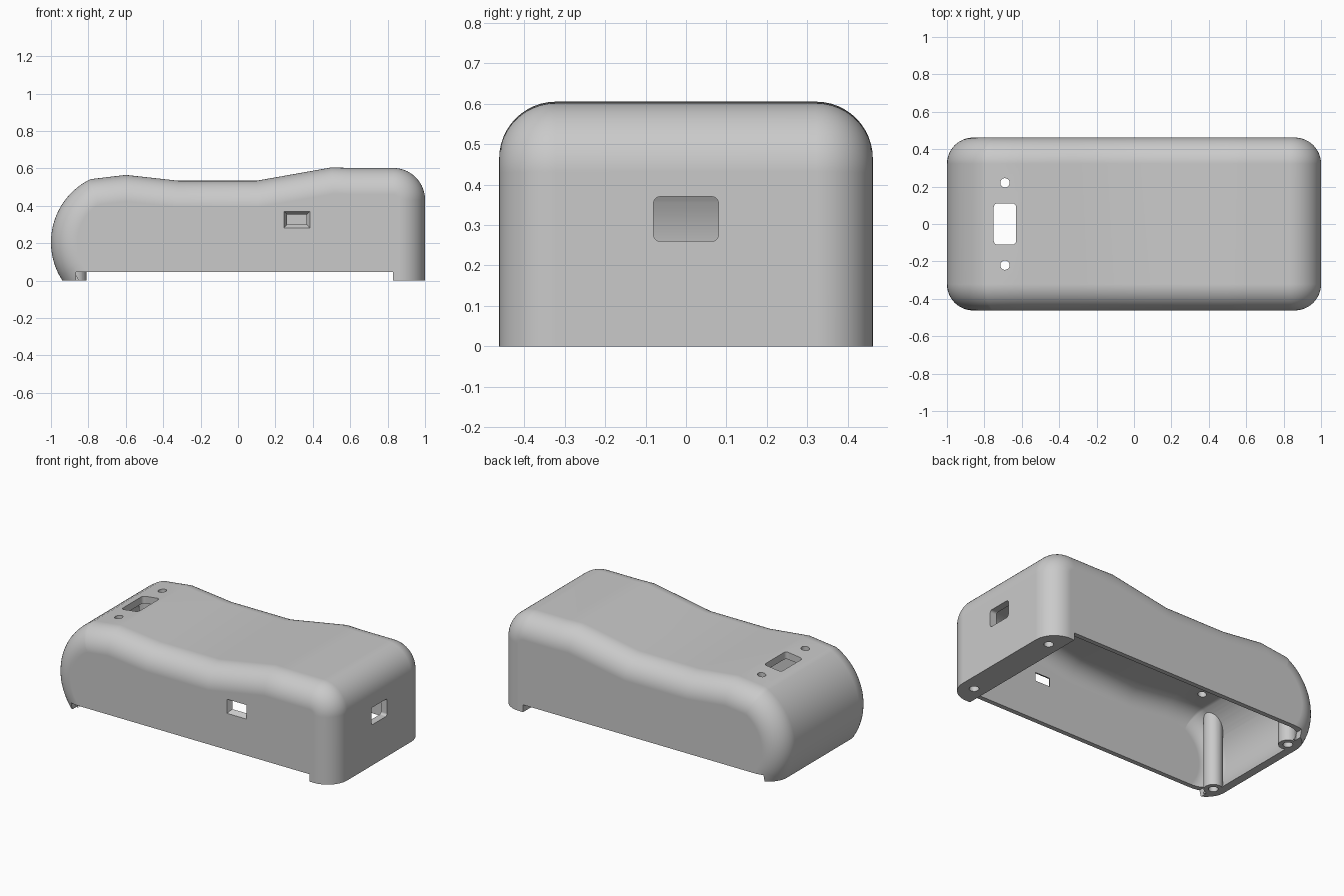
import bpy, bmesh, math
from mathutils import Vector, Matrix

if "Cube" in bpy.data.objects:
    bpy.data.objects.remove(bpy.data.objects["Cube"], do_unlink=True)

HALF_W = 0.462
GREY = (0.59, 0.59, 0.59, 1)
grey = bpy.data.materials.new("plain_grey")
grey.use_nodes = True
grey.diffuse_color = GREY
grey.node_tree.nodes["Principled BSDF"].inputs["Base Color"].default_value = GREY


def finish(bm, name):
    bmesh.ops.recalc_face_normals(bm, faces=bm.faces)
    mesh = bpy.data.meshes.new(name)
    bm.to_mesh(mesh)
    bm.free()
    mesh.materials.append(grey)
    obj = bpy.data.objects.new(name, mesh)
    bpy.context.collection.objects.link(obj)
    return obj


def arc(cx, cz, r, start, end, n):
    return [Vector((cx + r * math.cos(math.radians(start + (end - start) * i / n)),
                    cz + r * math.sin(math.radians(start + (end - start) * i / n))))
            for i in range(n + 1)]


# Side profile: bulging left end, dipped top, rounded right end
profile = arc(-0.625, 0.205, 0.375, 213.14, 116, 24)
profile += [Vector(p) for p in ((-0.6, 0.565), (-0.32, 0.534), (0.1, 0.534), (0.5, 0.605), (0.61, 0.602))]
profile += arc(0.83, 0.432, 0.17, 90, 0, 14) + [Vector((1, 0))]


def inset(points, d):
    """Offset the open profile inward, keeping both ends on the floor."""
    normals = []
    for a, b in zip(points, points[1:]):
        t = (b - a).normalized()
        normals.append(Vector((t.y, -t.x)))
    out = [Vector((points[0].x + d / normals[0].x, 0))]
    for p, m, n in zip(points[1:-1], normals, normals[1:]):
        out.append(p + (m + n) * d / (1 + m.dot(n)))
    return out + [Vector((points[-1].x + d / normals[-1].x, 0))]


def body(name, half_w, radius, shrink, below=0, n=12):
    """Loft the profile across y with rounded long edges, running on below the floor if asked."""
    rows = []
    for i in range(n + 1):
        a = math.pi / 2 * i / n
        rows.append((-(half_w - radius + radius * math.cos(a)), shrink + radius * (1 - math.sin(a))))
    rows += [(-y, d) for y, d in reversed(rows)]
    bm = bmesh.new()
    loops = []
    for y, d in rows:
        pts = inset(profile, d)
        if below:
            pts[-1].y = -below
            pts.insert(0, Vector((pts[0].x, -below)))
        loops.append([bm.verts.new((p.x, y, p.y)) for p in pts])
    for a, b in zip(loops, loops[1:]):
        for j in range(len(a)):
            k = (j + 1) % len(a)
            bm.faces.new((a[j], a[k], b[k], b[j]))
    bm.faces.new(loops[0])
    bm.faces.new(loops[-1])
    return finish(bm, name)


def box(lo, hi, round_axis=None, r=0.015):
    bm = bmesh.new()
    lo, hi = Vector(lo), Vector(hi)
    bmesh.ops.create_cube(bm, size=1, matrix=Matrix.Translation((lo + hi) / 2) @ Matrix.Diagonal((*(hi - lo), 1)))
    if round_axis is not None:
        edges = [e for e in bm.edges
                 if abs((e.verts[0].co - e.verts[1].co).normalized()[round_axis]) > 0.9]
        bmesh.ops.bevel(bm, geom=edges, offset=r, segments=5, profile=0.5, affect='EDGES')
    return finish(bm, "box_cutter")


def rod(x, y, z0, z1, r):
    bm = bmesh.new()
    bmesh.ops.create_cone(bm, cap_ends=True, segments=32, radius1=r, radius2=r, depth=z1 - z0,
                          matrix=Matrix.Translation((x, y, (z0 + z1) / 2)))
    return finish(bm, "rod_cutter")


def volume(mesh):
    bm = bmesh.new()
    bm.from_mesh(mesh)
    result = abs(bm.calc_volume())
    bm.free()
    return result


def cut(target, tools):
    """Subtract every tool, taking the first solver that removes a sensible volume."""
    for tool in tools:
        tool.hide_render = True
        before = volume(target.data)
        mod = target.modifiers.new("cut", 'BOOLEAN')
        mod.operation, mod.object = 'DIFFERENCE', tool
        for solver in ('MANIFOLD', 'EXACT', 'FLOAT'):
            mod.solver = solver
            bpy.context.view_layer.update()
            deps = bpy.context.evaluated_depsgraph_get()
            result = bpy.data.meshes.new_from_object(target.evaluated_get(deps))
            if 0.05 < volume(result) / before < 0.999999:
                target.modifiers.clear()
                target.data = result
                break
        target.modifiers.clear()
        bpy.data.objects.remove(tool, do_unlink=True)


# Cavity, leaving an end ledge and four corner screw posts standing
screws = [(x, y) for x in (-0.865, 0.91) for y in (-0.33, 0.33)]
cavity = body("cavity_cutter", HALF_W - 0.03, 0.11, 0.045, below=0.1)
cut(cavity, [box((0.83, -0.6, -0.2), (1.1, 0.6, 0.07))]
    + [rod(x, y, -0.25, 0.65, 0.055) for x, y in screws])

# Window in the front wall, narrowing inward
window = box((0.24, -0.47, 0.275), (0.39, -0.425, 0.375))
for v in window.data.vertices:
    if v.co.y > -0.45:
        v.co.x += 0.027 if v.co.x < 0.3 else -0.027
        v.co.z += 0.03 if v.co.z < 0.32 else -0.025

# Housing shell with its openings, screw holes and long side notches
shell = body("housing_shell", HALF_W, 0.14, 0)
cut(shell, [cavity, window,
            box((0.9, -0.08, 0.26), (1.1, 0.08, 0.37), 0),
            box((-0.75, -0.11, 0.4), (-0.63, 0.11, 0.7), 2, 0.02)]
    + [rod(-0.69, y, 0.4, 0.7, 0.025) for y in (-0.22, 0.22)]
    + [rod(x, y, -0.1, 0.2, 0.028) for x, y in screws]
    + [box((-0.865, y - 0.1, -0.1), (0.83, y + 0.1, 0.047)) for y in (-0.5, 0.5)])

# Smooth shading with crisp edges
bpy.ops.object.select_all(action='DESELECT')
shell.select_set(True)
bpy.context.view_layer.objects.active = shell
bpy.ops.object.shade_smooth_by_angle(angle=math.radians(30))
weighted = shell.modifiers.new("weighted_normals", 'WEIGHTED_NORMAL')
weighted.keep_sharp = True
